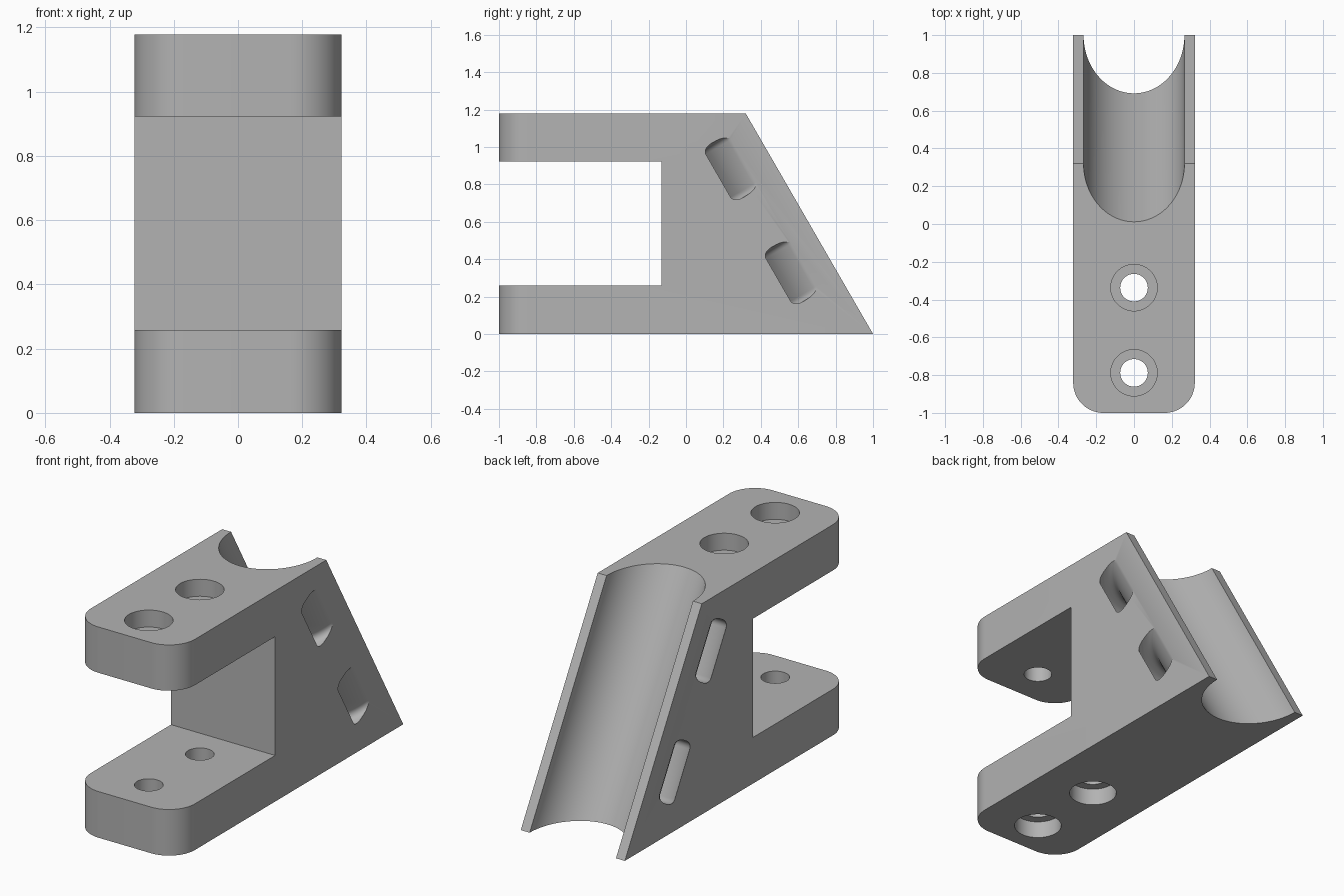
import bpy, bmesh, math
from mathutils import Matrix, Vector

old = bpy.data.objects.get("Cube")
if old:
    bpy.data.objects.remove(old, do_unlink=True)

HALF_W, HEIGHT, TILT = 0.322, 1.178, math.radians(30)
HOLES_Y = (-0.337, -0.788)
SLOT_CENTRES = (0.505, 1.147)

grey = bpy.data.materials.new("plain grey")
grey.use_nodes = True
colour = (0.45, 0.45, 0.45, 1)
grey.diffuse_color = colour
grey.node_tree.nodes["Principled BSDF"].inputs["Base Color"].default_value = colour


def make_object(name, bm):
    bmesh.ops.recalc_face_normals(bm, faces=bm.faces)
    mesh = bpy.data.meshes.new(name)
    bm.to_mesh(mesh)
    bm.free()
    mesh.materials.append(grey)
    obj = bpy.data.objects.new(name, mesh)
    bpy.context.collection.objects.link(obj)
    return obj


def cylinder(name, radius, depth, matrix, segments=64):
    bm = bmesh.new()
    bmesh.ops.create_cone(bm, cap_ends=True, segments=segments, radius1=radius,
                          radius2=radius, depth=depth, matrix=matrix)
    return make_object(name, bm)


def ring(name, inner, outer, length, fillet, matrix):
    """Rounded rectangle section turned around the local z axis."""
    bm = bmesh.new()
    verts = []
    for k, (sx, sz) in enumerate(((1, 1), (-1, 1), (-1, -1), (1, -1))):
        cx = (inner + outer) / 2 + sx * ((outer - inner) / 2 - fillet)
        cz = sz * (length / 2 - fillet)
        for i in range(7):
            a = math.pi / 2 * (k + i / 6)
            verts.append(bm.verts.new((cx + fillet * math.cos(a), 0,
                                       cz + fillet * math.sin(a))))
    edges = [bm.edges.new((v, verts[i - 1])) for i, v in enumerate(verts)]
    bmesh.ops.spin(bm, geom=verts + edges, cent=(0, 0, 0), axis=(0, 0, 1),
                   angle=math.tau, steps=96, use_merge=True)
    bmesh.ops.remove_doubles(bm, verts=bm.verts, dist=1e-5)
    bm.transform(matrix)
    return make_object(name, bm)


# Body: side profile extruded across the width, front corners rounded
profile = [(-1, 0), (1, 0), (0.32, HEIGHT), (-1, HEIGHT), (-1, 0.922),
           (-0.132, 0.922), (-0.132, 0.258), (-1, 0.258)]
bm = bmesh.new()
side = bm.faces.new([bm.verts.new((-HALF_W, y, z)) for y, z in profile])
grown = bmesh.ops.extrude_face_region(bm, geom=[side])["geom"]
bmesh.ops.translate(bm, vec=(2 * HALF_W, 0, 0),
                    verts=[g for g in grown if isinstance(g, bmesh.types.BMVert)])
bmesh.ops.recalc_face_normals(bm, faces=bm.faces)
corners = [e for e in bm.edges
           if all(v.co.y < -0.99 for v in e.verts)
           and abs(e.verts[0].co.x - e.verts[1].co.x) < 0.01]
bmesh.ops.bevel(bm, geom=corners, offset=0.16, offset_type='OFFSET', segments=16,
                profile=0.5, affect='EDGES')
body = make_object("clamp_bracket", bm)

# Tube channel and strap slots share the axis lying on the sloping back
axis = Matrix.Translation((0, 1, 0)) @ Matrix.Rotation(TILT, 4, 'X')
cutters = [cylinder("tube_channel_cutter", 0.267, 4, axis, 96)]
for t in SLOT_CENTRES:
    cutters.append(ring("strap_slot_cutter", 0.35, 0.436, 0.335, 0.035,
                        axis @ Matrix.Translation((0, 0, t))))

# Bolt holes with a counterbore on the outer face of each arm
for y in HOLES_Y:
    cutters.append(cylinder("bolt_hole_cutter", 0.073, 4, Matrix.Translation((0, y, 0))))
    for z in (0, HEIGHT):
        cutters.append(cylinder("counterbore_cutter", 0.123, 0.19,
                                Matrix.Translation((0, y, z))))

bpy.context.view_layer.objects.active = body
for cutter in cutters:
    cut = body.modifiers.new(cutter.name, 'BOOLEAN')
    cut.operation, cut.solver, cut.object = 'DIFFERENCE', 'EXACT', cutter
    bpy.ops.object.modifier_apply(modifier=cut.name)
    bpy.data.objects.remove(cutter, do_unlink=True)

# Smooth curved walls, crisp edges
bpy.ops.object.select_all(action='DESELECT')
body.select_set(True)
bpy.ops.object.shade_smooth_by_angle(angle=math.radians(30))
